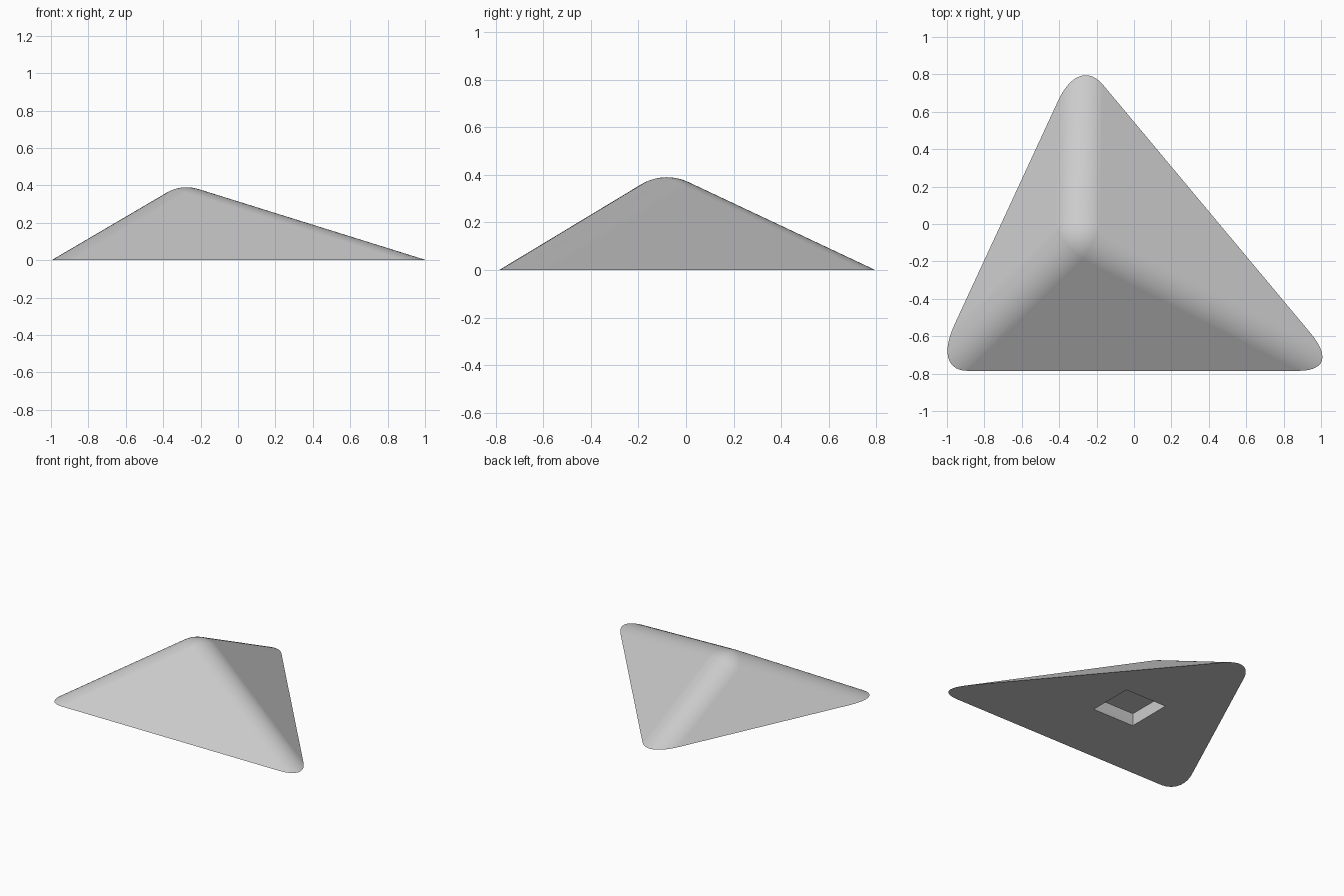
import bpy
import bmesh
import math
from mathutils import Vector

cube = bpy.data.objects.get("Cube")
if cube:
    bpy.data.objects.remove(cube, do_unlink=True)

STEPS = 12
RADIUS = 0.21
BALL = Vector((-0.275, -0.08, 0.18))


def plane_normal(outward, foot):
    """Normal of the sloped side touching the apex ball and passing its foot line."""
    out = Vector((*outward, 0)).normalized()
    reach = (Vector((*foot, 0)) - BALL).dot(out)
    tilt = math.asin(RADIUS / math.hypot(reach, BALL.z)) + math.atan2(BALL.z, reach)
    return out * math.sin(tilt) + Vector((0, 0, math.cos(tilt)))


# Three sloped sides, counter-clockwise: front, right-hand back, left-hand back
normals = [
    plane_normal((0, -1), (0, -0.785)),
    plane_normal((0.767, 0.641), (0.941, -0.58)),
    plane_normal((-0.907, 0.42), (-0.947, -0.51)),
]

bm = bmesh.new()

# Rounded apex: spherical triangle between the three side normals
cap = {}
for i in range(STEPS + 1):
    for j in range(STEPS + 1 - i):
        k = STEPS - i - j
        n = (normals[0] * i + normals[1] * j + normals[2] * k).normalized()
        cap[i, j, k] = bm.verts.new(BALL + n * RADIUS)
for (i, j, k), v in list(cap.items()):
    if k > 0:
        a, b = cap[i + 1, j, k - 1], cap[i, j + 1, k - 1]
        bm.faces.new((v, a, b))
        if i > 0:
            bm.faces.new((v, b, cap[i - 1, j + 1, k]))

# Rounded ridges: strips running from the apex arcs down to the ground
feet = []
for s in range(3):
    t = (s + 1) % 3
    ridge = normals[s].cross(normals[t])
    tops, ends = [], []
    for m in range(STEPS + 1):
        key = [0, 0, 0]
        key[s], key[t] = STEPS - m, m
        top = cap[tuple(key)]
        end = top.co - ridge * (top.co.z / ridge.z)
        tops.append(top)
        ends.append(bm.verts.new(end))
    for m in range(STEPS):
        bm.faces.new((tops[m], ends[m], ends[m + 1], tops[m + 1]))
    feet.append(ends)

# Flat sides: one large triangle each
for s in range(3):
    key = [0, 0, 0]
    key[s] = STEPS
    bm.faces.new((cap[tuple(key)], feet[s - 1][-1], feet[s][0]))


# Square pocket in the underside, slightly undercut at its mouth
def square(half, z):
    return [bm.verts.new((-0.07 + half * x, -0.13 + half * y, z))
            for x, y in ((-1, -1), (1, -1), (1, 1), (-1, 1))]


rings = [square(0.17, 0), square(0.185, 0.045), square(0.185, 0.105)]
for low, high in zip(rings, rings[1:]):
    for c in range(4):
        d = (c + 1) % 4
        bm.faces.new((low[c], low[d], high[d], high[c]))
bm.faces.new(rings[-1])

# Flat underside around the pocket mouth
rim = [e for e in bm.edges if e.is_boundary]
bmesh.ops.triangle_fill(bm, edges=rim, use_beauty=True, normal=(0, 0, -1))
bmesh.ops.recalc_face_normals(bm, faces=bm.faces[:])

mesh = bpy.data.meshes.new("rounded_pyramid")
bm.to_mesh(mesh)
bm.free()
body = bpy.data.objects.new("rounded_pyramid", mesh)
bpy.context.collection.objects.link(body)

# Plain grey material
grey = bpy.data.materials.new("light_grey")
grey.use_nodes = True
colour = (0.6, 0.6, 0.6, 1)
grey.diffuse_color = colour
grey.node_tree.nodes["Principled BSDF"].inputs["Base Color"].default_value = colour
mesh.materials.append(grey)

# Smooth ridges, crisp base and pocket
bpy.ops.object.select_all(action="DESELECT")
body.select_set(True)
bpy.context.view_layer.objects.active = body
bpy.ops.object.shade_smooth_by_angle(angle=math.radians(25))
weighted = body.modifiers.new("even_shading", "WEIGHTED_NORMAL")
weighted.keep_sharp = True
